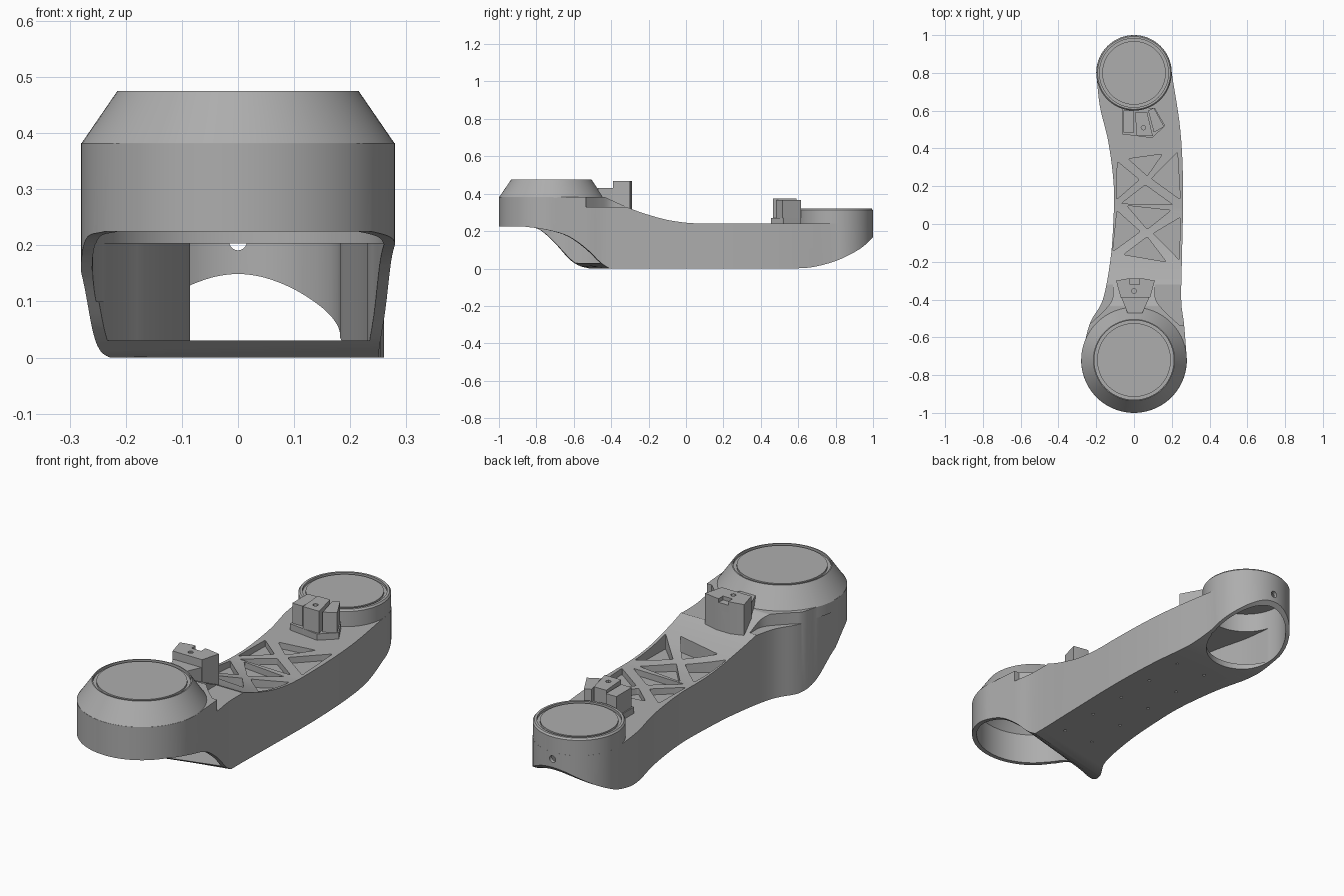
import bpy, bmesh, math
from mathutils import Vector

if "Cube" in bpy.data.objects:
    bpy.data.objects.remove(bpy.data.objects["Cube"])

grey = bpy.data.materials.new("grey_plastic")
grey.diffuse_color = (0.42, 0.42, 0.42, 1)
grey.use_nodes = True
grey.node_tree.nodes["Principled BSDF"].inputs["Base Color"].default_value = grey.diffuse_color


def make(name, bm):
    bmesh.ops.recalc_face_normals(bm, faces=bm.faces)
    me = bpy.data.meshes.new(name)
    bm.to_mesh(me)
    bm.free()
    ob = bpy.data.objects.new(name, me)
    me.materials.append(grey)
    bpy.context.collection.objects.link(ob)
    return ob


def loft(name, a, b, bevel=0, upright=0):
    """Solid between two loops of equal length; optional rounded rims or upright edges."""
    bm = bmesh.new()
    va = [bm.verts.new(p) for p in a]
    vb = [bm.verts.new(p) for p in b]
    bm.faces.new(va)
    bm.faces.new(vb)
    n = len(va)
    for i in range(n):
        bm.faces.new((va[i], va[(i + 1) % n], vb[(i + 1) % n], vb[i]))
    sa, sb = set(va), set(vb)
    rims = [e for e in bm.edges if set(e.verts) <= sa or set(e.verts) <= sb]
    if bevel:
        bmesh.ops.bevel(bm, geom=rims, offset=bevel, segments=4, affect='EDGES', profile=0.5)
    if upright:
        ups = [e for e in bm.edges if e not in rims]
        bmesh.ops.bevel(bm, geom=ups, offset=upright, segments=4, affect='EDGES', profile=0.5)
    return make(name, bm)


def prism(name, pts, z0, z1, **kw):
    return loft(name, [(x, y, z0) for x, y in pts], [(x, y, z1) for x, y in pts], **kw)


def lathe(name, cy, prof, n=96):
    """Solid of revolution about a vertical axis at (0, cy)."""
    bm = bmesh.new()
    rings = [[bm.verts.new((r * math.cos(2 * math.pi * i / n), cy + r * math.sin(2 * math.pi * i / n), z))
              for i in range(n)] for r, z in prof]
    bm.faces.new(rings[0])
    bm.faces.new(rings[-1])
    for p, q in zip(rings, rings[1:]):
        for i in range(n):
            bm.faces.new((p[i], p[(i + 1) % n], q[(i + 1) % n], q[i]))
    return make(name, bm)


def boolean(ob, other, op='DIFFERENCE'):
    m = ob.modifiers.new("b", 'BOOLEAN')
    m.operation, m.object, m.solver = op, other, 'EXACT'
    bpy.context.view_layer.objects.active = ob
    bpy.ops.object.modifier_apply(modifier=m.name)
    bpy.data.objects.remove(other)


def spline(pts, n=6):
    """Smooth curve through the points."""
    P = [Vector(p) for p in pts]
    P = [2 * P[0] - P[1]] + P + [2 * P[-1] - P[-2]]
    out = []
    for i in range(1, len(P) - 2):
        a, b, c, d = P[i - 1:i + 3]
        for k in range(n):
            t = k / n
            out.append(tuple(0.5 * (2 * b + (c - a) * t + (2 * a - 5 * b + 4 * c - d) * t * t
                                    + (3 * b - a - 3 * c + d) * t ** 3)))
    return out + [tuple(P[-2])]


def arc(cy, r, a0, a1, n=40):
    return [(r * math.cos(math.radians(a0 + (a1 - a0) * i / n)),
             cy + r * math.sin(math.radians(a0 + (a1 - a0) * i / n))) for i in range(n + 1)]


# curved plan outline with a round hub at each end
FY, BY = -0.72, 0.8
right_pts = [(0.28, FY), (0.265, -0.53), (0.25, -0.4), (0.255, -0.13), (0.26, 0.2), (0.245, 0.5), (0.2, BY)]
left_pts = [(-0.2, BY), (-0.18, 0.62), (-0.135, 0.43), (-0.107, 0.2), (-0.11, 0), (-0.125, -0.19),
            (-0.165, -0.4), (-0.235, -0.53), (-0.28, FY)]


def outline(t):
    right = [(x - t, y) for x, y in right_pts]
    left = [(x + t, y) for x, y in left_pts]
    return (arc(FY, 0.28 - t, 180, 360)[:-1] + spline(right)[:-1]
            + arc(BY, 0.2 - t, 0, 180)[:-1] + spline(left)[:-1])


arm = prism("arm_shell", outline(0), 0, 0.382)

# side profile of the top: falls from the front hub to the flat deck
top = [(-0.438, 0.383)] + spline([(-0.43, 0.38), (-0.3, 0.322), (-0.2, 0.287), (-0.1, 0.26),
                                  (0, 0.245), (0.08, 0.24)], 5) + [(1.1, 0.24), (1.1, 0.6), (-0.438, 0.6)]
boolean(arm, loft("cut", [(-0.5, y, z) for y, z in top], [(0.5, y, z) for y, z in top]))

# shoulder pockets beside the front hub
for s in (-1, 1):
    pk = spline([(s * 0.24, -0.535), (s * 0.16, -0.46), (s * 0.115, -0.4), (s * 0.11, -0.32)], 5)
    boolean(arm, prism("cut", pk + [(s * 0.4, -0.32), (s * 0.4, -0.535)], 0.328, 0.5))

# hubs
boolean(arm, lathe("hub", FY, [(0.2795, 0.33), (0.2795, 0.381), (0.215, 0.475)]), 'UNION')
boolean(arm, lathe("hub", BY, [(0.1995, 0.19), (0.1995, 0.312), (0.193, 0.32)]), 'UNION')

# hollow inside
boolean(arm, prism("cut", outline(0.02), 0.03, 0.203, bevel=0.015))
boolean(arm, lathe("cut", FY, [(0.259, 0.1), (0.259, 0.372), (0.2, 0.45)]))
boolean(arm, lathe("cut", BY, [(0.182, -0.1), (0.182, 0.295)]))

# skewed opening under the front hub
lo = spline([(-0.87, 0.225), (-0.79, 0.21), (-0.71, 0.14), (-0.63, 0.045), (-0.58, 0.012), (-0.53, 0)])
hi = spline([(-0.87, 0.225), (-0.75, 0.208), (-0.63, 0.175), (-0.53, 0.11), (-0.45, 0.035), (-0.4, 0)])
lo = [(-1.2, 0.225)] + lo + [(-0.53, -0.2), (-1.2, -0.2)]
hi = [(-1.2, 0.225)] + hi + [(-0.4, -0.2), (-1.2, -0.2)]
boolean(arm, loft("cut", [(-0.3, y, z) for y, z in lo], [(0.29, y, z) for y, z in hi]))

# swept underside of the rear hub
under = spline([(0.58, 0), (0.68, 0.008), (0.8, 0.04), (0.9, 0.087), (0.96, 0.128), (1.0, 0.168)])
under += [(1.2, 0.3), (1.2, -0.2), (0.58, -0.2)]
boolean(arm, loft("cut", [(-0.5, y, z) for y, z in under], [(0.5, y, z) for y, z in under]))

# cable hole in the rear wall
hole = [(0.016 * math.cos(i * math.pi / 10), 0.207 + 0.016 * math.sin(i * math.pi / 10)) for i in range(20)]
boolean(arm, loft("cut", [(x, 0.9, z) for x, z in hole], [(x, 1.1, z) for x, z in hole]))

# truss pockets in the deck
for tri in [
    [(-0.03, 0.345), (0.15, 0.37), (0.07, 0.255)], [(-0.088, 0.33), (-0.092, 0.13), (0.028, 0.235)],
    [(0.23, 0.38), (0.245, 0.13), (0.092, 0.24)], [(-0.068, 0.108), (0.06, 0.207), (0.205, 0.102)],
    [(-0.037, 0.097), (0.195, 0.072), (0.07, -0.028)], [(-0.09, 0.07), (-0.112, -0.145), (0.033, -0.04)],
    [(0.245, 0.035), (0.24, -0.19), (0.102, -0.05)], [(-0.055, -0.162), (0.07, -0.068), (0.17, -0.2)],
]:
    boolean(arm, prism("cut", tri, 0.211, 0.4, upright=0.009))

# small screw holes in the floor
for y in (-0.3, -0.1, 0.1, 0.3, 0.5):
    for x in (0.0, 0.16):
        boolean(arm, prism("cut", [(x + 0.007 * math.cos(k * math.pi / 5), y + 0.007 * math.sin(k * math.pi / 5))
                                   for k in range(10)], -0.05, 0.02))

# ring grooves around the lids
for cy, r, w, z in ((FY, 0.195, 0.015, 0.475), (BY, 0.168, 0.014, 0.32)):
    boolean(arm, lathe("cut", cy, [(r + w, z - 0.012), (r + w, z + 0.05)]))
    lathe("hub_lid", cy, [(r, z - 0.02), (r, z - 0.002)])

# front connector bracket
front = prism("front_bracket", [(-0.095, -0.3), (-0.03, -0.288), (0.045, -0.288), (0.11, -0.3),
                                (0.085, -0.39), (-0.07, -0.39)], 0.29, 0.468)
boolean(front, prism("cut", [(-0.02, -0.27), (0.03, -0.27), (0.03, -0.32), (-0.02, -0.32)], 0.45, 0.6))
boolean(front, prism("cut", [(0.012 * math.cos(k * math.pi / 6), -0.355 + 0.012 * math.sin(k * math.pi / 6))
                             for k in range(12)], 0.44, 0.6))
prism("front_bracket_neck", [(-0.068, -0.385), (0.083, -0.385), (0.045, -0.47), (-0.035, -0.47)], 0.3, 0.43)

# rear connector bracket: fanned blocks on a low foot
prism("rear_bracket_foot", [(-0.06, 0.615), (-0.06, 0.475), (0.02, 0.465), (0.095, 0.455),
                            (0.165, 0.52), (0.11, 0.615)], 0.23, 0.27)
prism("rear_bracket_left", [(-0.055, 0.6), (-0.055, 0.485), (0.0, 0.485), (0.0, 0.6)], 0.23, 0.365)
prism("rear_bracket_right", [(0.075, 0.6), (0.105, 0.485), (0.16, 0.515), (0.105, 0.615)], 0.23, 0.365)
mid = prism("rear_bracket_middle", [(0.005, 0.59), (0.07, 0.59), (0.1, 0.465), (0.015, 0.465)], 0.23, 0.375)
boolean(mid, prism("cut", [(0.05 + 0.012 * math.cos(k * math.pi / 6), 0.51 + 0.012 * math.sin(k * math.pi / 6))
                           for k in range(12)], 0.34, 0.6))

for ob in bpy.data.objects:
    bpy.ops.object.select_all(action='DESELECT')
    ob.select_set(True)
    bpy.context.view_layer.objects.active = ob
    bpy.ops.object.shade_smooth_by_angle(angle=math.radians(30))
